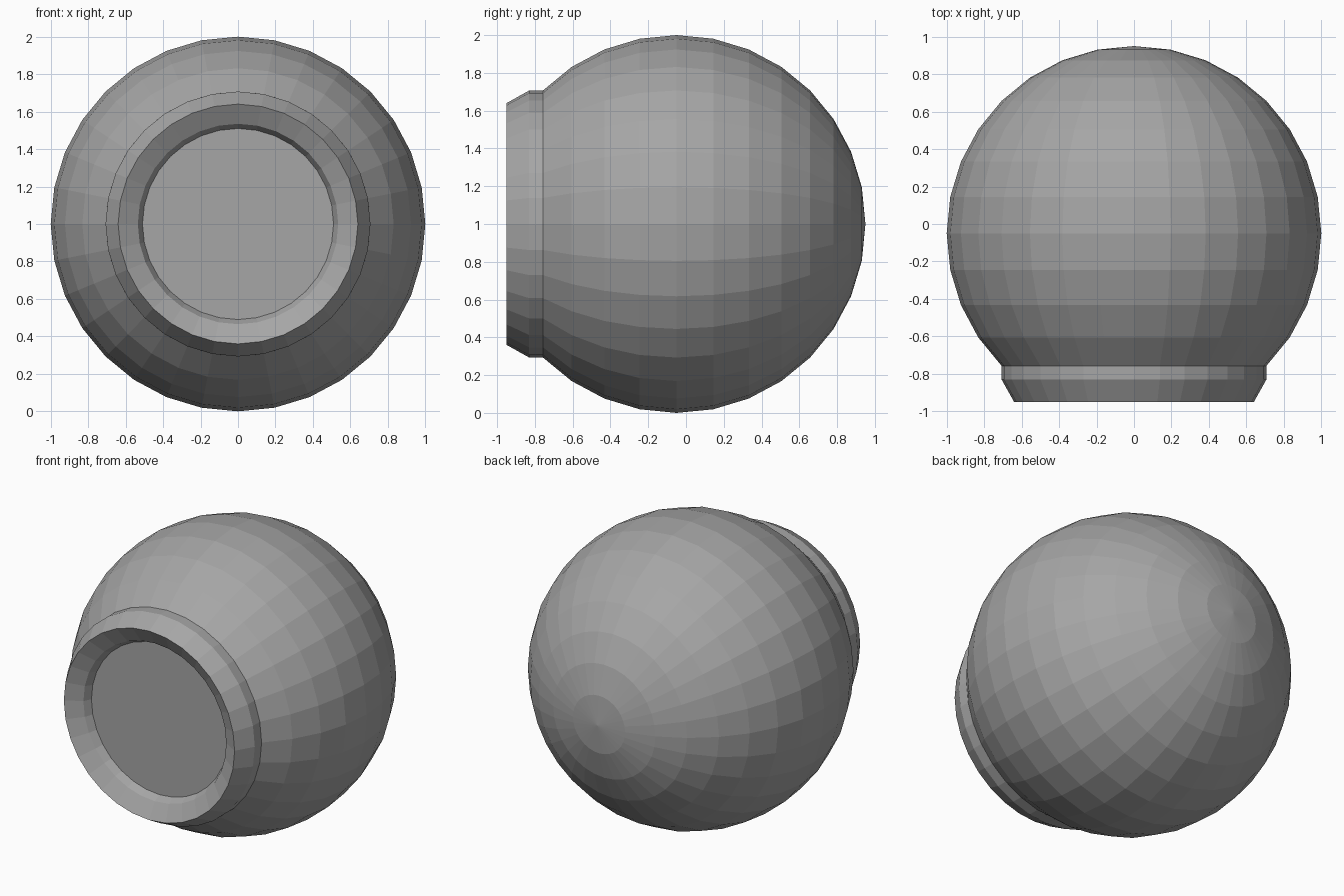
import bpy, bmesh
from math import sin, cos, pi, radians

if "Cube" in bpy.data.objects:
    bpy.data.objects.remove(bpy.data.objects["Cube"])

SEGMENTS = 32
CENTRE_Y, CENTRE_Z = -0.05, 1.0


def lathe(name, profile):
    """Revolve (radius, y) points around the y axis; radius 0 makes a pole."""
    bm = bmesh.new()
    rings = []
    for r, y in profile:
        if r == 0:
            rings.append([bm.verts.new((0, y, CENTRE_Z))] * SEGMENTS)
        else:
            rings.append([bm.verts.new((r * sin(2 * pi * i / SEGMENTS), y,
                                        CENTRE_Z + r * cos(2 * pi * i / SEGMENTS)))
                          for i in range(SEGMENTS)])
    for a, b in zip(rings, rings[1:]):
        for i in range(SEGMENTS):
            j = (i + 1) % SEGMENTS
            bm.faces.new(list(dict.fromkeys((a[i], a[j], b[j], b[i]))))
    bmesh.ops.recalc_face_normals(bm, faces=bm.faces)
    mesh = bpy.data.meshes.new(name)
    bm.to_mesh(mesh)
    bm.free()
    obj = bpy.data.objects.new(name, mesh)
    bpy.context.collection.objects.link(obj)
    return obj


# One closed profile: globe from back pole to its 45 degree opening
step = 180 / 16
profile = [(0, CENTRE_Y + 1)]
profile += [(sin(radians(k * step)), CENTRE_Y + cos(radians(k * step)))
            for k in range(1, 13)]

# Collar: short straight band, chamfer, sloped inner lip, recessed flat disc
profile += [(0.707, -0.83), (0.64, -0.95), (0.535, -0.89),
            (0.51, -0.84), (0, -0.84)]

body = lathe("globe_with_collar", profile)

# Dark grey finish
grey = bpy.data.materials.new("dark_grey")
grey.diffuse_color = (0.38, 0.38, 0.38, 1)
grey.use_nodes = True
grey.node_tree.nodes["Principled BSDF"].inputs["Base Color"].default_value = grey.diffuse_color
body.data.materials.append(grey)
